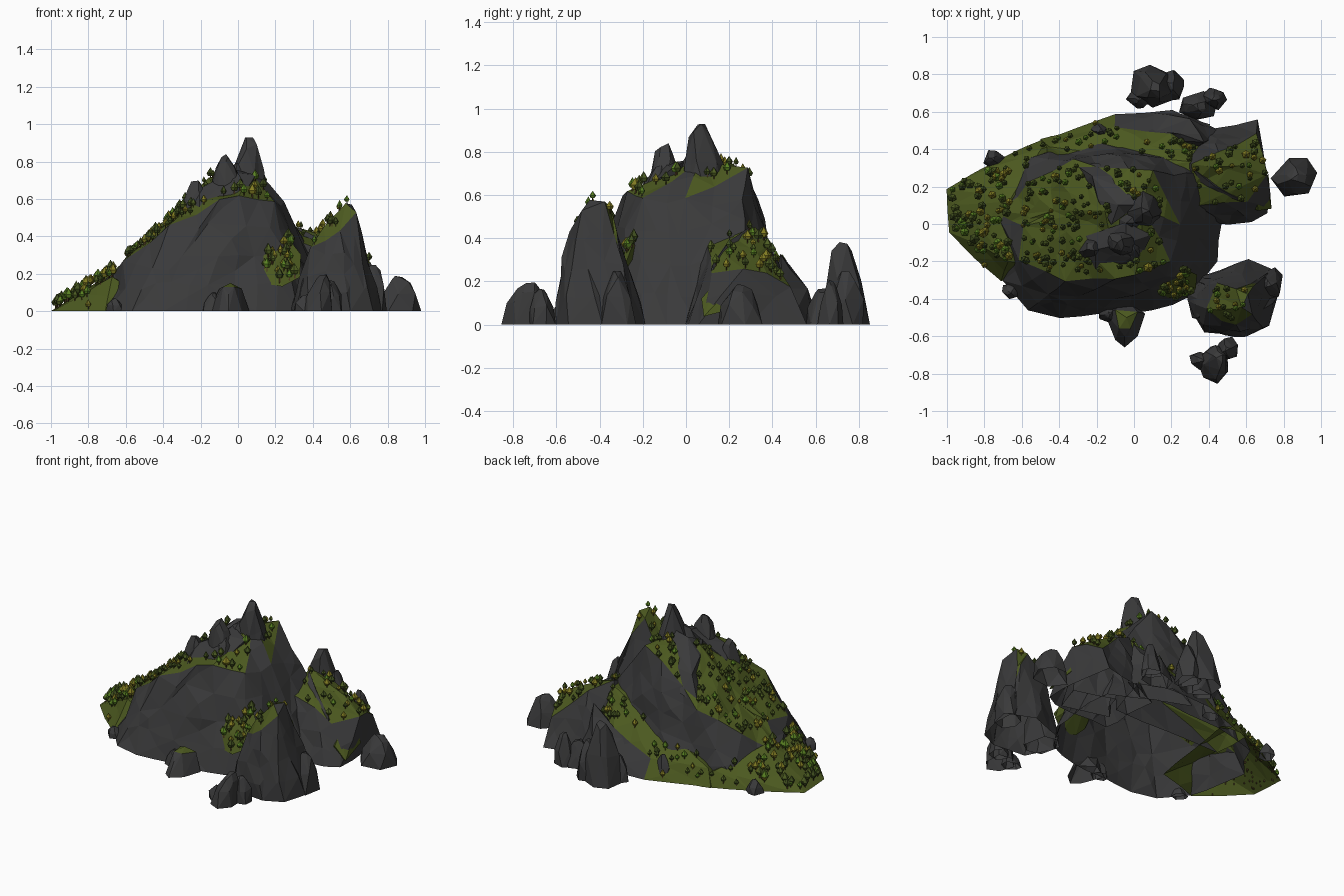
import bpy, bmesh, math, random
from mathutils import Vector
from mathutils.bvhtree import BVHTree

if "Cube" in bpy.data.objects:
    bpy.data.objects.remove(bpy.data.objects["Cube"])

random.seed(7)


def material(name, rgb):
    m = bpy.data.materials.new(name)
    m.diffuse_color = (*rgb, 1)
    m.use_nodes = True
    m.node_tree.nodes["Principled BSDF"].inputs["Base Color"].default_value = m.diffuse_color
    return m


ROCK = material("dark rock", (0.042, 0.042, 0.043))
GRASS = material("moss grass", (0.072, 0.1, 0.014))
LEAVES = [material("deep green leaf", (0.05, 0.075, 0.013)),
          material("bright green leaf", (0.10, 0.22, 0.016)),
          material("olive leaf", (0.22, 0.2, 0.016)),
          material("forest green leaf", (0.075, 0.11, 0.016))]
BARK = material("brown bark", (0.07, 0.04, 0.015))

tv, tf, tgreen = [], [], []       # every surface, used to seat the trees


def finish(name, bm, mats):
    me = bpy.data.meshes.new(name)
    bm.to_mesh(me)
    bm.free()
    for m in mats:
        me.materials.append(m)
    ob = bpy.data.objects.new(name, me)
    bpy.context.collection.objects.link(ob)
    return ob


def hull(name, base, top, green=None, rough=0.012, split=0.2):
    """Faceted rock: ground outline + upper points; green(normal, centre) picks grass faces."""
    bm = bmesh.new()
    for x, y in base:
        bm.verts.new((x, y, 0))
    for p in top:
        bm.verts.new(p)
    bmesh.ops.convex_hull(bm, input=bm.verts[:])
    bmesh.ops.delete(bm, geom=[v for v in bm.verts if not v.link_faces], context='VERTS')
    bmesh.ops.recalc_face_normals(bm, faces=bm.faces[:])
    # open underside
    if base:
        bmesh.ops.delete(bm, geom=[f for f in bm.faces if all(v.co.z < 0.001 for v in f.verts)],
                         context='FACES')
    for f in bm.faces:
        f.material_index = int(bool(green and green(f.normal, f.calc_center_median())))
    # break large faces into uneven facets
    for _ in range(2):
        old = set(bm.verts)
        long_edges = [e for e in bm.edges if e.calc_length() > split]
        if long_edges:
            bmesh.ops.subdivide_edges(bm, edges=long_edges, cuts=1)
        bmesh.ops.triangulate(bm, faces=bm.faces[:])
        for v in bm.verts:
            if v not in old:
                lift = 0 if v.co.z < 0.001 else random.uniform(-rough, rough)
                v.co += Vector((random.uniform(-rough, rough), random.uniform(-rough, rough), lift))
    bm.verts.index_update()
    n = len(tv)
    tv.extend(v.co.copy() for v in bm.verts)
    for f in bm.faces:
        tf.append([n + v.index for v in f.verts])
        tgreen.append(f.material_index)
    return finish(name, bm, [ROCK, GRASS])


def spike(name, x, y, rx, ry, z0, h, lean=(0, 0), sides=6, green=None):
    """Small tapered boulder or crag from uneven rings."""
    base, top = [], []
    for t, r in ((0, 1), (0.5, 0.8), (0.85, 0.46), (1, 0.22)):
        count = sides if t < 0.9 else 3
        turn = random.uniform(0, 1)
        for i in range(count):
            a = 2 * math.pi * (i + turn + random.uniform(-.3, .3)) / count
            k = r * random.uniform(0.8, 1.08)
            px = x + rx * k * math.cos(a) + lean[0] * t
            py = y + ry * k * math.sin(a) + lean[1] * t
            z = z0 + h * t * (random.uniform(0.85, 1.05) if 0 < t < 1 else random.uniform(.94, 1))
            if z0 == 0 and t == 0:
                base.append((px, py))
            else:
                top.append((px, py, z))
    return hull(name, base, top, green, rough=0.006, split=0.3)


# main mountain with a tilted grassy top
hull("main_cliff",
     [(-.7, -.3), (-.58, -.45), (-.4, -.5), (-.15, -.46), (.1, -.45), (.32, -.38), (.43, -.2),
      (.49, .05), (.45, .3), (.2, .45), (-.3, .43), (-.62, .36), (-.78, .1)],
     [(-.6, -.2, .25), (-.58, -.02, .29), (-.55, .22, .29), (-.32, .34, .43), (-.36, -.3, .45),
      (-.1, -.28, .59), (0, -.27, .62), (.2, -.2, .58), (.1, .28, .74), (-.04, .3, .68),
      (.25, 0, .57), (.24, .22, .55), (.36, .26, .38), (-.16, .08, .7), (.05, .07, .76),
      (-.3, -.4, .3), (.1, -.36, .3), (-.1, .42, .26), (-.72, .05, .15)],
     lambda n, c: n.z > .57 and c.z > .3 and c.x < .15)

# grassy apron on the left
hull("left_apron",
     [(-1, .2), (-1, -.04), (-.86, -.18), (-.72, -.3), (-.4, -.2), (-.3, .45), (-.45, .48), (-.75, .3)],
     [(-.97, .1, .03), (-.66, -.2, .17), (-.68, .12, .2), (-.5, .4, .11), (-.85, .0, .1)],
     lambda n, c: True, rough=.008)

# terrace along the back, grass strip climbing to the right, bare outer rock
hull("back_terrace",
     [(-.5, .46), (-.1, .58), (.2, .6), (.42, .52), (.3, .2), (-.5, .2)],
     [(-.45, .42, .1), (-.1, .52, .12), (-.1, .36, .2), (.2, .48, .22), (.3, .33, .42),
      (.3, .15, .42), (0, .37, .27)],
     lambda n, c: c.x < -.02 or (n.z > .4 and c.y < .47), rough=.008)
hull("back_rib",
     [(-.02, .52), (.1, .6), (.3, .58), (.45, .5), (.3, .42)],
     [(.12, .5, .19), (.25, .46, .28), (.38, .42, .33), (.3, .54, .18)])
spike("terrace_boulder", -.18, .5, .07, .045, 0, .16)

# right ridge
hull("right_ridge",
     [(.73, .05), (.67, .55), (.42, .52), (.2, .4), (.2, 0), (.5, 0)],
     [(.3, .32, .46), (.62, .12, .25), (.66, .47, .18), (.7, .27, .28), (.45, .38, .37),
      (.35, .1, .36), (.55, .3, .35)],
     lambda n, c: n.z > .52)
hull("ridge_foot_moss", [],
     [(.66, .07, .12), (.735, .08, .04), (.72, .27, .09), (.7, .24, .2), (.66, .14, .2), (.6, .1, .1)],
     lambda n, c: True, rough=.004)
hull("ridge_rib", [(.3, .1), (.6, .02), (.65, .2), (.4, .3)],
     [(.33, .28, .45), (.45, .22, .39), (.58, .13, .28), (.38, .2, .38)])

# front right pillar
hull("front_pillar",
     [(.27, -.42), (.38, -.58), (.6, -.61), (.72, -.56), (.77, -.4), (.75, -.24), (.6, -.2), (.35, -.28)],
     [(.57, -.44, .57), (.62, -.38, .57), (.56, -.34, .55), (.63, -.5, .52), (.38, -.46, .33),
      (.46, -.31, .4), (.67, -.3, .28), (.54, -.55, .42), (.36, -.53, .18), (.69, -.45, .28)],
     lambda n, c: (n.z > .45 and n.x < 0) or (n.y > .5 and n.z > .3 and .4 < c.x < .66 and c.z > .22))
spike("pillar_shoulder", .72, -.32, .09, .1, 0, .26)
spike("pillar_foot", .37, -.43, .1, .13, 0, .32, lean=(.05, .03))

# grassy mound on the front face
hull("front_mound", [],
     [(.08, -.37, .2), (.13, -.39, .15), (.24, -.4, .13), (.33, -.35, .18), (.34, -.27, .3),
      (.28, -.24, .38), (.12, -.31, .33), (.07, -.34, .26), (.2, -.2, .3), (.2, -.365, .25)],
     lambda n, c: True, rough=.004)

# rocky spine dividing the grassy top, with summit crags
hull("spine_front", [],
     [(-.3, -.17, .5), (-.2, -.24, .55), (.02, -.24, .61), (.1, -.05, .72), (-.05, .0, .76),
      (-.05, -.11, .75), (-.2, -.13, .65), (-.25, -.06, .58), (0, 0, .55)])
hull("spine_back", [],
     [(-.3, .33, .45), (-.2, .33, .5), (-.22, .27, .61), (-.1, .1, .75), (.05, .1, .78), (-.13, 0, .7),
      (0, .18, .72), (-.1, .15, .5)])
for name, *spec in (("summit", .055, .07, .12, .13, .58, .355, (0, 0)),
                    ("front_crag", -.06, -.1, .13, .1, .52, .32, (0, 0)),
                    ("front_crag_side", .0, -.16, .08, .08, .54, .2, (-.01, .03)),
                    ("left_crag", -.22, -.13, .1, .08, .46, .24, (-.01, 0)),
                    ("link_crag", -.03, .02, .1, .08, .55, .25, (.03, 0)),
                    ("right_crag", .16, .05, .07, .1, .46, .24, (-.04, .0))):
    spike(name, *spec)

# loose boulders around the foot
for name, *spec in (("right_boulder", .865, .25, .13, .11, 0, .19),
                    ("back_boulder", .1, .74, .13, .12, 0, .385, (.02, -.02)),
                    ("back_boulder_side", .2, .74, .08, .1, 0, .25),
                    ("back_boulder_left", .03, .67, .07, .06, 0, .17),
                    ("back_boulder_small", .34, .63, .11, .08, 0, .17),
                    ("back_boulder_tail", .43, .67, .07, .06, 0, .21),
                    ("front_boulder", .43, -.75, .09, .12, 0, .2, (.03, .03)),
                    ("front_boulder_left", .36, -.73, .07, .05, 0, .09),
                    ("front_boulder_side", .5, -.67, .07, .07, 0, .17),
                    ("left_boulder", -.75, .35, .06, .05, 0, .09),
                    ("mossy_boulder_tail", -.13, -.48, .06, .05, 0, .1),
                    ("corner_boulder", -.66, -.36, .05, .05, 0, .07)):
    spike(name, *spec)
hull("mossy_boulder", [(-.16, -.47), (-.1, -.62), (-.05, -.66), (.02, -.6), (.06, -.48), (-.04, -.4)],
     [(-.08, -.56, .13), (-.02, -.56, .13), (.02, -.47, .12), (-.1, -.46, .12), (-.04, -.5, .15),
      (-.05, -.6, .09)], lambda n, c: n.z > .75)

# trees: trunk plus a faceted crown, seated on grass only
tree = BVHTree.FromPolygons(tv, tf)
bm = bmesh.new()


def add_tree(p, h, leaf):
    w = h * random.uniform(.28, .38)
    rot = random.uniform(0, 6)

    def ring(r, z, n):
        return [bm.verts.new((p.x + r * math.cos(rot + 2 * math.pi * i / n),
                              p.y + r * math.sin(rot + 2 * math.pi * i / n), p.z + z)) for i in range(n)]

    def skin(a, b, mat):
        for i in range(len(a)):
            j = (i + 1) % len(a)
            bm.faces.new((a[i], a[j], b[j], b[i])).material_index = mat
    skin(ring(h * .06, -.01, 3), ring(h * .05, h * .4, 3), 4)
    low, mid = ring(w * .6, h * .25, 5), ring(w, h * .5, 5)
    skin(low, mid, leaf)
    bm.faces.new(low[::-1]).material_index = leaf
    tip = bm.verts.new((p.x, p.y, p.z + h))
    for i in range(5):
        bm.faces.new((mid[i], mid[(i + 1) % 5], tip)).material_index = leaf


# zones: x range, y range, count, tree height
for x0, x1, y0, y1, count, size in ((-.98, -.66, -.25, .35, 90, .07), (-.6, -.1, -.27, .33, 110, .055),
                                    (-.1, .25, -.27, .32, 26, .06), (-.65, .3, .34, .58, 30, .055),
                                    (.25, .72, .05, .5, 36, .058), (.07, .35, -.42, -.2, 30, .07),
                                    (.33, .66, -.55, -.2, 16, .058)):
    done = tries = 0
    while done < count and tries < count * 6:
        tries += 1
        hit = tree.ray_cast(Vector((random.uniform(x0, x1), random.uniform(y0, y1), 2)), Vector((0, 0, -1)))
        if hit[0] and tgreen[hit[2]]:
            add_tree(hit[0], size * random.uniform(.7, 1.15), random.choice((0, 0, 0, 1, 1, 2, 2, 3, 3, 3)))
            done += 1
finish("trees", bm, LEAVES + [BARK])
